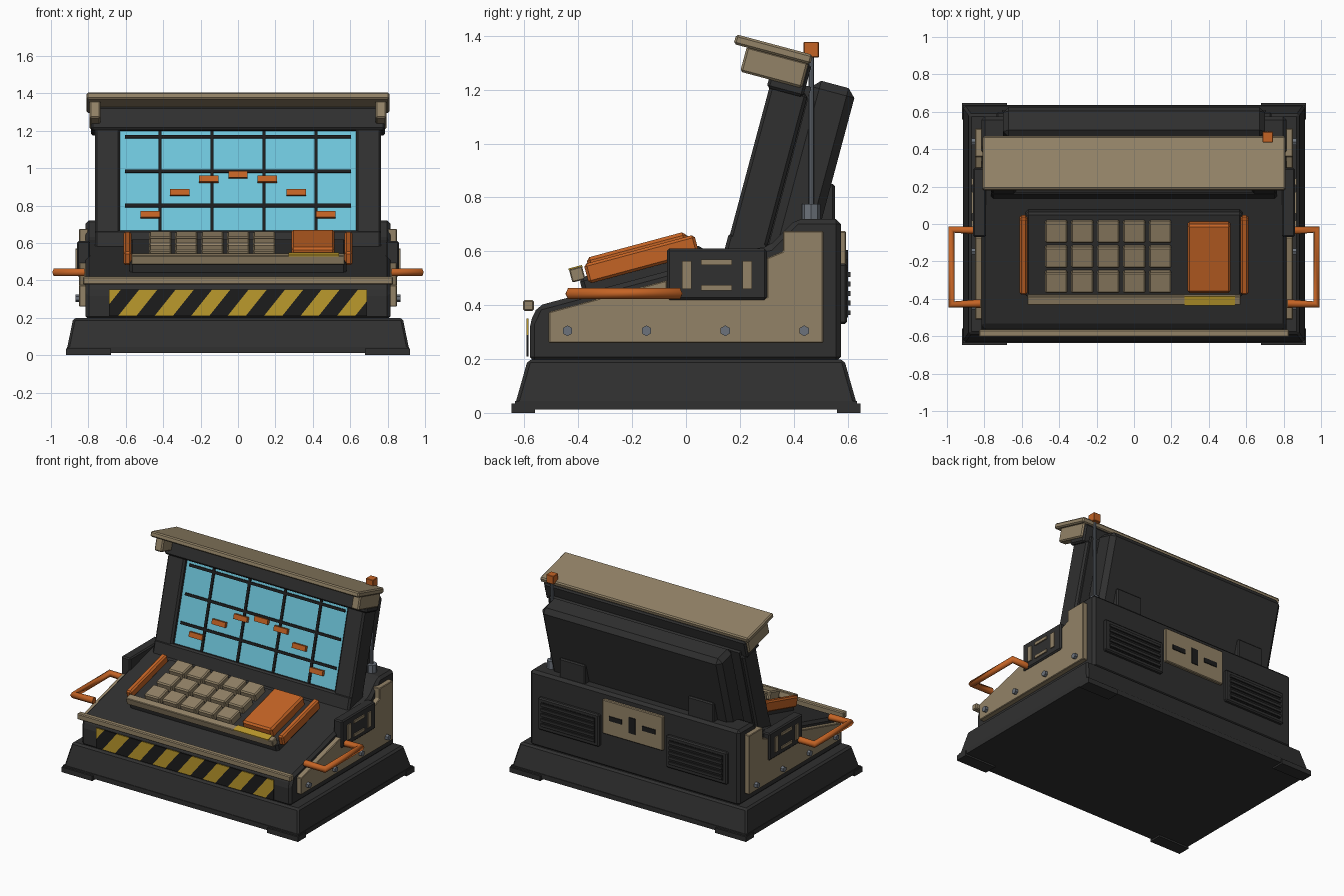
import bpy, bmesh, math
from mathutils import Matrix, Vector

if "Cube" in bpy.data.objects:
    bpy.data.objects.remove(bpy.data.objects["Cube"])


def material(name, r, g, b):
    m = bpy.data.materials.new(name)
    m.use_nodes = True
    m.diffuse_color = (r, g, b, 1)
    m.node_tree.nodes["Principled BSDF"].inputs["Base Color"].default_value = (r, g, b, 1)
    return m


DARK = material("charcoal", .029, .029, .029)
BLACK = material("black", .012, .012, .012)
TAN = material("tan", .29, .225, .135)
ORANGE = material("orange", .55, .125, .018)
CYAN = material("screen cyan", .16, .57, .72)
YELLOW = material("hazard yellow", .5, .32, .025)
STEEL = material("steel", .15, .17, .2)

WORLD = Matrix.Identity(4)
# Tilted working frames: x across, y depth, z out of the surface or up the screen
SCREEN = Matrix.Translation((0, .16, .65)) @ Matrix.Rotation(math.radians(-15), 4, 'X')
DECK = Matrix.Translation((0, -.15, .505)) @ Matrix.Rotation(math.radians(15), 4, 'X')


def finish(name, bm, mats, frame=WORLD, chamfer=0):
    if chamfer:
        bmesh.ops.bevel(bm, geom=bm.edges[:], offset=chamfer, segments=1, affect='EDGES')
    bmesh.ops.recalc_face_normals(bm, faces=bm.faces[:])
    me = bpy.data.meshes.new(name)
    bm.to_mesh(me)
    bm.free()
    for m in mats:
        me.materials.append(m)
    ob = bpy.data.objects.new(name, me)
    ob.matrix_world = frame
    bpy.context.scene.collection.objects.link(ob)
    return ob


def box_mesh(x, y, z):
    bm = bmesh.new()
    bmesh.ops.create_cube(bm, size=1)
    for v in bm.verts:
        v.co = [(r[0] + r[1]) / 2 + c * (r[1] - r[0]) for c, r in zip(v.co, (x, y, z))]
    return bm


def box(name, x, y, z, mat, frame=WORLD, chamfer=0):
    return finish(name, box_mesh(x, y, z), [mat], frame, chamfer)


def pair(name, x, y, z, mat, frame=WORLD, chamfer=0):
    """The same box on both sides of the model."""
    box("left_" + name, x, y, z, mat, frame, chamfer)
    box("right_" + name, (-x[1], -x[0]), y, z, mat, frame, chamfer)


def around(c, size):
    return (c - size / 2, c + size / 2)


def prism(name, profile, x0, x1, mat, chamfer=0):
    """Side outline of (y, z) points extruded across x."""
    bm = bmesh.new()
    face = bm.faces.new([bm.verts.new((x0, y, z)) for y, z in profile])
    ext = bmesh.ops.extrude_face_region(bm, geom=[face])
    for v in ext["geom"]:
        if isinstance(v, bmesh.types.BMVert):
            v.co.x = x1
    return finish(name, bm, [mat], WORLD, chamfer)


def rod(name, start, end, radius, mat, sides):
    bm = bmesh.new()
    a, b = Vector(start), Vector(end)
    turn = (b - a).to_track_quat('Z', 'Y').to_matrix().to_4x4()
    bmesh.ops.create_cone(bm, cap_ends=True, segments=sides, radius1=radius, radius2=radius,
                          depth=(b - a).length, matrix=Matrix.Translation((a + b) / 2) @ turn)
    return finish(name, bm, [mat])


# Plinth with sloped sides and corner feet
bm = box_mesh((-.915, .915), (-.635, .635), (.03, .198))
for v in bm.verts:
    if v.co.z > .1:
        v.co.x *= .963
        v.co.y *= .925
finish("plinth", bm, [DARK], chamfer=.012)
box("plinth_bottom", (-.915, .915), (-.635, .635), (.012, .045), DARK)
for y in ((-.648, -.56), (.56, .648)):
    pair("foot", (.68, .92), y, (0, .035), DARK)

# Main body
prism("body", [(-.58, .19), (-.58, .335), (-.55, .398), (.2, .599), (.31, .62),
               (.41, .72), (.575, .72), (.575, .19)], -.815, .815, DARK, .018)
box("front_lip", (-.83, .83), (-.605, -.565), (.378, .42), TAN, chamfer=.006)

# Hazard plate, cut along slanted lines and coloured by stripe
bm = box_mesh((-.69, .69), (-.592, -.584), (.21, .35))
period, lean = .195, .8
normal = Vector((1, 0, -lean))
for i in range(-5, 6):
    for shift in (0, period / 2):
        bmesh.ops.bisect_plane(bm, geom=bm.verts[:] + bm.edges[:] + bm.faces[:],
                               plane_co=(i * period + shift, 0, .28), plane_no=normal)
for f in bm.faces:
    c = f.calc_center_median()
    f.material_index = int(((c.x - lean * (c.z - .28)) / period) % 1 >= .5)
finish("hazard_plate", bm, [YELLOW, BLACK])

# Side armour, vent module, bolts and handle on each side
for s, side in ((1, "left"), (-1, "right")):
    prism(side + "_side_panel", [(-.51, .26), (-.51, .375), (-.07, .493), (-.07, .43), (.3, .43),
                                 (.3, .575), (.36, .6), (.36, .675), (.51, .675), (.51, .26)],
          s * .8, s * .85, TAN, .004)
    for i in range(4):
        y = -.44 + i * .293
        rod(side + "_bolt", (s * .84, y, .305), (s * .87, y, .305), .02, STEEL, 6)
    handle = bpy.data.curves.new(side + "_handle", 'CURVE')
    handle.dimensions = '3D'
    handle.bevel_depth, handle.bevel_resolution = .023, 1
    handle.use_fill_caps = True
    path = [(.82, -.425), (.977, -.43), (.977, -.03), (.82, -.035)]
    sp = handle.splines.new('POLY')
    sp.points.add(len(path) - 1)
    for p, (x, y) in zip(sp.points, path):
        p.co = (s * x, y, .443, 1)
    ob = bpy.data.objects.new(side + "_handle", handle)
    handle.materials.append(ORANGE)
    bpy.context.scene.collection.objects.link(ob)
pair("side_module", (.79, .86), (-.07, .3), (.42, .61), DARK, chamfer=.008)
for y in (.002, .227):
    pair("module_upright", (.85, .868), around(y, .035), (.46, .565), TAN)
for z in (.465, .56):
    pair("module_slot", (.85, .868), around(.113, .115), around(z, .02), TAN)

# Keypad
box("keypad_base", (-.58, .58), (-.24, .235), (-.02, .06), DARK, DECK, .015)
box("keypad_front_strip", (-.57, .57), (-.268, -.218), (.05, .1), TAN, DECK, .004)
box("keypad_yellow_plate", (.27, .54), (-.269, -.217), (.097, .104), YELLOW, DECK)
pair("keypad_rail", (.57, .612), (-.21, .215), (.03, .105), ORANGE, DECK, .01)
for col in range(5):
    for row in range(3):
        box("key", around(-.415 + .139 * col, .12), around(-.142 + .139 * row, .115),
            (.05, .112), TAN, DECK, .008)
box("large_button", (.285, .517), (-.195, .185), (.05, .125), ORANGE, DECK, .012)

# Screen housing
box("screen_foot", (-.765, .765), (-.005, .15), (-.1, .02), DARK, SCREEN, .012)
box("screen_back", (-.74, .74), (.045, .15), (0, .62), DARK, SCREEN)
pair("screen_pillar", (.63, .765), (0, .145), (-.01, .59), DARK, SCREEN, .012)
box("screen_beam", (-.785, .785), (-.01, .13), (.575, .7), DARK, SCREEN, .01)
box("rear_casing", (-.7, .7), (.15, .315), (-.02, .652), DARK, SCREEN, .03)
box("screen_glass", (-.632, .632), (.03, .05), (.02, .58), CYAN, SCREEN)

# Screen grid and arc of markers
for i in range(4):
    box("grid_upright", around(-.417 + .278 * i, .018), (.022, .032), (.02, .58), BLACK, SCREEN)
for i in range(3):
    box("grid_crossbar", (-.605, .605), (.022, .032), around(.163 + .19 * i, .018), BLACK, SCREEN)
for i in range(-3, 4):
    box("screen_marker", around(i * .156, .104), (.008, .03),
        around(.331 - .221 * (i / 3) ** 2, .034), ORANGE, SCREEN)

# Hood
box("hood", (-.81, .81), (-.17, .125), (.7, .737), TAN, SCREEN, .008)
pair("hood_cheek", (.735, .795), (-.12, .117), (.607, .705), TAN, SCREEN, .008)

# Antenna
rod("antenna_base", (.715, .465, .7), (.715, .465, .775), .034, STEEL, 8)
rod("antenna_rod", (.715, .465, .75), (.715, .465, 1.34), .01, STEEL, 8)
box("antenna_tip", around(.715, .057), around(.465, .057), (1.32, 1.378), ORANGE, chamfer=.003)

# Rear: hinges, louvres and service plate
pair("hinge_block", (.4, .6), (.44, .553), (.7, .85), DARK, chamfer=.008)
pair("louvre_frame", (.26, .735), (.56, .598), (.33, .555), DARK, chamfer=.008)
pair("louvre_recess", (.29, .705), (.59, .601), (.355, .53), BLACK)
for i in range(5):
    pair("louvre_slat", (.29, .705), (.59, .61), around(.372 + .0355 * i, .018), DARK)
box("service_plate", (-.235, .235), (.56, .595), (.435, .675), TAN, chamfer=.005)
box("service_socket", around(0, .05), (.59, .601), around(.55, .11), BLACK)
pair("service_slot", around(.13, .1), (.59, .601), around(.555, .032), BLACK)
